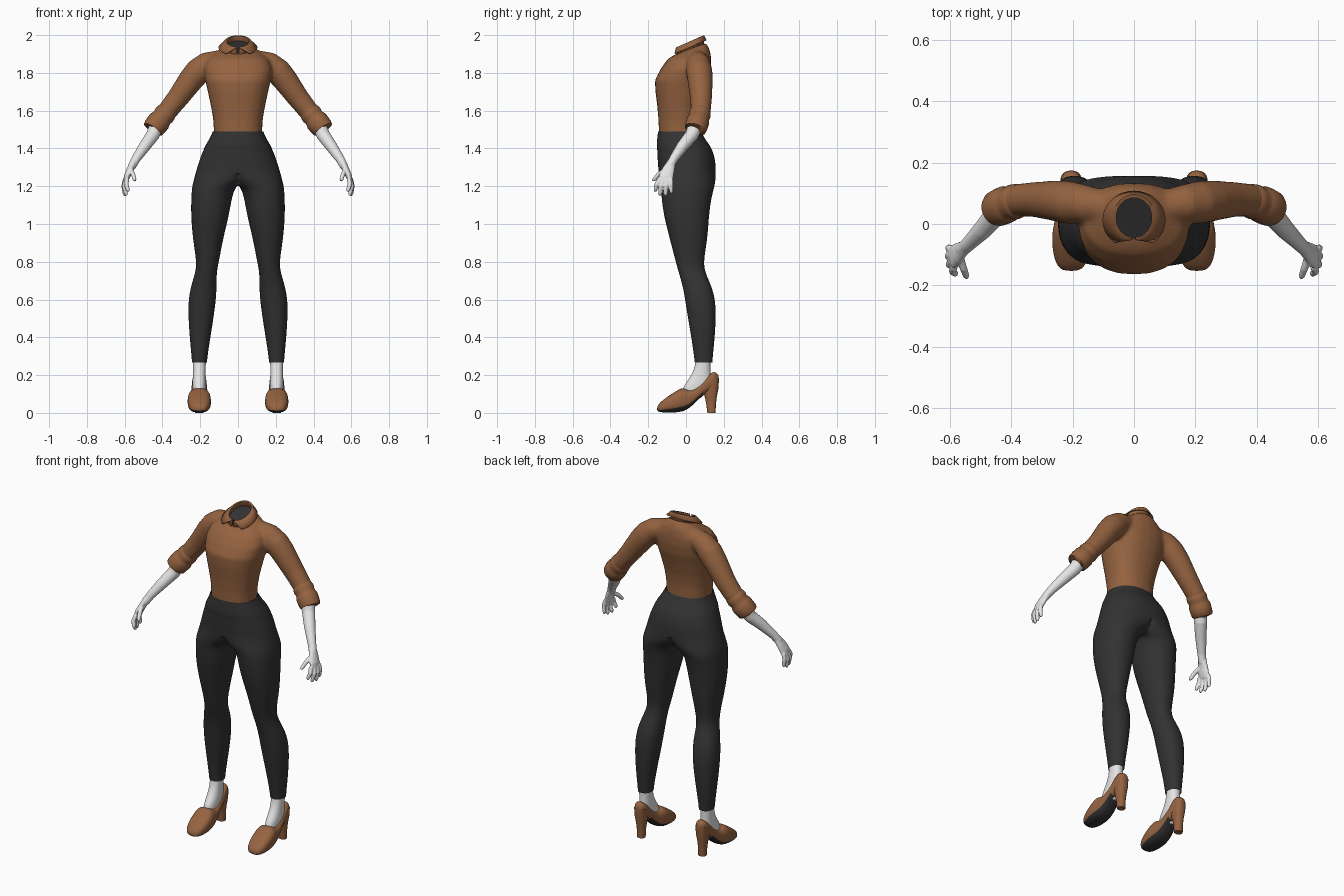
import bpy, bmesh
from math import sin, cos, pi, radians
from mathutils import Vector

cube = bpy.data.objects.get("Cube")
if cube:
    bpy.data.objects.remove(cube)


def material(name, r, g, b):
    m = bpy.data.materials.new(name)
    m.use_nodes = True
    m.diffuse_color = (r, g, b, 1)
    bsdf = m.node_tree.nodes["Principled BSDF"]
    bsdf.inputs["Base Color"].default_value = (r, g, b, 1)
    bsdf.inputs["Roughness"].default_value = 0.8
    return m


BROWN = material("brown", 0.30, 0.125, 0.052)
CHARCOAL = material("charcoal", 0.032, 0.032, 0.033)
PALE = material("pale_grey", 0.78, 0.78, 0.78)
N = 24


def ring(c, u, v, ru, rv, power=2.0):
    """Superellipse around c in the plane of u and v."""
    pts = []
    for i in range(N):
        a, b = cos(2 * pi * i / N), sin(2 * pi * i / N)
        s = abs(a) ** (2 / power) * (1 if a > 0 else -1)
        t = abs(b) ** (2 / power) * (1 if b > 0 else -1)
        pts.append(Vector(c) + Vector(u) * ru * s + Vector(v) * rv * t)
    return pts


def level(z, x0, x1, y0, y1, power=2.2, tilt=0.0):
    """Horizontal ring from its extents, optionally tilted up to the back."""
    return ring(((x0 + x1) / 2, (y0 + y1) / 2, z), (1, 0, 0), (0, 1, tilt),
                (x1 - x0) / 2, (y1 - y0) / 2, power)


def tube(path):
    """Rings across a path of (x, y, z, radius[, second radius])."""
    pts = [Vector(p[:3]) for p in path]
    out = []
    for i, p in enumerate(path):
        t = (pts[min(i + 1, len(pts) - 1)] - pts[max(i - 1, 0)]).normalized()
        u = t.cross(Vector((0, 1, 0))).normalized()
        out.append(ring(pts[i], u, t.cross(u), p[3], p[-1]))
    return out


def loft(bm, rings, cap=True, rule=None):
    rows = [[bm.verts.new(p) for p in r] for r in rings]
    for k in range(len(rows) - 1):
        for j in range(N):
            j2 = (j + 1) % N
            f = bm.faces.new((rows[k][j], rows[k][j2], rows[k + 1][j2], rows[k + 1][j]))
            if rule:
                f.material_index = rule(k, j)
    if cap:
        bm.faces.new(rows[0])
        bm.faces.new(rows[-1])


def finish(name, bm, mats, mirror=False, subsurf=0, voxel=0, smooth=0, sharp=None):
    bmesh.ops.recalc_face_normals(bm, faces=bm.faces)
    me = bpy.data.meshes.new(name)
    bm.to_mesh(me)
    bm.free()
    for m in mats:
        me.materials.append(m)
    me.shade_smooth()
    if sharp:
        me.set_sharp_from_angle(angle=radians(sharp))
    ob = bpy.data.objects.new(name, me)
    bpy.context.scene.collection.objects.link(ob)
    if voxel:
        mod = ob.modifiers.new("Blend", "REMESH")
        mod.mode = "VOXEL"
        mod.voxel_size = voxel
        mod.use_smooth_shade = True
        mod = ob.modifiers.new("Relax", "SMOOTH")
        mod.factor = 0.5
        mod.iterations = smooth
    if mirror:
        mod = ob.modifiers.new("Mirror", "MIRROR")
        mod.merge_threshold = 0.0005
    if subsurf:
        mod = ob.modifiers.new("Subdivide", "SUBSURF")
        mod.levels = mod.render_levels = subsurf
    return ob


# Shirt: torso and both sleeves blended into one skin
bm = bmesh.new()
torso = [(1.46, .127, -.143, .074), (1.55, .131, -.146, .076), (1.62, .143, -.152, .085),
         (1.70, .160, -.162, .106), (1.76, .174, -.165, .124), (1.82, .182, -.135, .133),
         (1.87, .165, -.10, .134)]
rings = [level(z, -x, x, y0, y1, 2.3) for z, x, y0, y1 in torso]
rings.append(level(1.902, -.125, .125, -.078, .128, 2.2, .15))
rings.append(level(1.928, -.082, .082, -.058, .108, 2, .38))
loft(bm, rings)
sleeve = [(.08, .055, 1.875, .05), (.165, .066, 1.848, .063), (.21, .07, 1.81, .07),
          (.25, .075, 1.762, .067), (.32, .08, 1.665, .058), (.37, .078, 1.603, .054),
          (.41, .068, 1.555, .052)]
for s in (1, -1):
    loft(bm, tube([(s * x, y, z, r) for x, y, z, r in sleeve]))
finish("shirt", bm, [BROWN], voxel=.01, smooth=8)

# Rolled sleeve cuffs
bm = bmesh.new()
cuff = [(.372, .077, 1.60, .05), (.38, .075, 1.59, .056), (.392, .072, 1.576, .058),
        (.402, .069, 1.564, .054), (.41, .066, 1.554, .057), (.416, .064, 1.546, .061),
        (.43, .058, 1.528, .061), (.447, .05, 1.507, .059), (.452, .047, 1.501, .054),
        (.449, .049, 1.504, .044)]
loft(bm, tube(cuff))
finish("sleeve_cuffs", bm, [BROWN], mirror=True, sharp=60)

# Folded collar: stand, top fold and pointed outer leaf
bm = bmesh.new()
STEPS = 32


def collar_row(rx, y0, y1, z0, z1, gap):
    row = []
    for i in range(STEPS + 1):
        a = radians(gap + (360 - 2 * gap) * i / STEPS)
        k = (1 - cos(a)) / 2
        row.append(bm.verts.new((rx * sin(a), y0 + (y1 - y0) * k, z0 + (z1 - z0) * k)))
    return row


rows = [collar_row(.066, -.05, .096, 1.885, 1.94, 3),
        collar_row(.060, -.046, .088, 1.935, 1.994, 5),
        collar_row(.068, -.052, .095, 1.932, 1.996, 8),
        collar_row(.101, -.078, .106, 1.893, 1.972, 38)]
for a, b in zip(rows, rows[1:]):
    for i in range(STEPS):
        bm.faces.new((a[i], a[i + 1], b[i + 1], b[i]))
collar = finish("collar", bm, [BROWN], sharp=50)
mod = collar.modifiers.new("Thickness", "SOLIDIFY")
mod.thickness = .006
mod.offset = 0

# Dark neck opening
bm = bmesh.new()
loft(bm, [level(z, -.06, .06, -.045, .09, 2, .4) for z in (1.936, 1.942)])
finish("neck_opening", bm, [CHARCOAL], sharp=40)

# Leggings: one half, clamped to the centre plane and mirrored
bm = bmesh.new()
hips = [(1.49, .135, -.149, .080), (1.45, .152, -.154, .102), (1.412, .177, -.157, .130),
        (1.396, .182, -.153, .138), (1.345, .204, -.152, .156), (1.285, .222, -.147, .159)]
legs = [(1.24, -.11, .234, -.143, .158), (1.21, -.04, .241, -.138, .154),
        (1.185, .016, .245, -.134, .148), (1.14, .032, .248, -.13, .136),
        (1.05, .046, .250, -.12, .122), (.92, .079, .240, -.086, .115),
        (.80, .101, .219, -.055, .092), (.74, .114, .226, -.038, .102),
        (.66, .112, .254, -.014, .142), (.56, .120, .267, 0, .162),
        (.40, .146, .256, .028, .153), (.31, .160, .247, .041, .143), (.268, .164, .244, .046, .14)]
rings = [level(z, -x, x, y0, y1, 2.25) for z, x, y0, y1 in hips]
rings += [level(*leg) for leg in legs]
for r in rings:
    for p in r:
        p.x = max(p.x, 0)
loft(bm, rings, cap=False)
inner = [f for f in bm.faces if all(v.co.x < 1e-5 for v in f.verts)]
bmesh.ops.delete(bm, geom=inner, context="FACES")
finish("leggings", bm, [CHARCOAL], mirror=True, subsurf=2)

# Forearms with palms, fingers and thumbs
bm = bmesh.new()
loft(bm, tube([(.425, .055, 1.53, .04), (.452, .03, 1.47, .036), (.495, -.02, 1.41, .031),
               (.54, -.065, 1.345, .024), (.562, -.086, 1.305, .022)]))
loft(bm, tube([(.55, -.075, 1.33, .02, .022), (.573, -.094, 1.285, .018, .034),
               (.588, -.106, 1.25, .017, .039), (.594, -.110, 1.228, .012, .034)]))
fingers = [((.587, -.140, 1.24), (.592, -.155, 1.21), (.58, -.164, 1.172)),
           ((.594, -.120, 1.235), (.603, -.132, 1.20), (.59, -.138, 1.15)),
           ((.597, -.099, 1.235), (.606, -.105, 1.20), (.598, -.109, 1.148)),
           ((.597, -.080, 1.24), (.604, -.079, 1.21), (.60, -.078, 1.162)),
           ((.568, -.105, 1.29), (.556, -.145, 1.263), (.545, -.176, 1.228))]
for base, mid, tip in fingers:
    b, m, t = Vector(base), Vector(mid), Vector(tip)
    path = [(b, .012), (m, .012), (m.lerp(t, .75), .0105), (t, .006)]
    loft(bm, tube([(*p, r) for p, r in path]))
finish("arms_and_hands", bm, [PALE], mirror=True, voxel=.004, smooth=3)

# Ankles and insteps
bm = bmesh.new()
ankle = [(.30, .036, .055, .132), (.24, .034, .046, .130), (.20, .034, .028, .132),
         (.165, .036, .004, .135), (.135, .036, -.018, .13), (.08, .03, -.02, .08)]
loft(bm, [level(z, .205 - w, .205 + w, y0, y1) for z, w, y0, y1 in ankle], cap=False)
finish("feet", bm, [PALE], mirror=True, subsurf=2)

# Pumps: lofted heel to toe, with a dark strip along the underside
bm = bmesh.new()
shoe = [(-.153, .018, .012, .030), (-.145, .038, .006, .046), (-.125, .051, .002, .066),
        (-.09, .060, .001, .092), (-.05, .063, .002, .117), (-.018, .060, .007, .137),
        (.015, .053, .022, .118), (.05, .046, .055, .132), (.09, .041, .095, .165),
        (.135, .038, .12, .220), (.160, .030, .13, .215), (.175, .014, .15, .195)]
rings = [ring((.205, y, (z0 + z1) / 2), (1, 0, 0), (0, 0, 1), w, (z1 - z0) / 2, 2.6)
         for y, w, z0, z1 in shoe]
loft(bm, rings, rule=lambda k, j: int(k < 8 and sin(2 * pi * (j + .5) / N) < -.6))
finish("shoes", bm, [BROWN, CHARCOAL], mirror=True, subsurf=2)

# Block heels
bm = bmesh.new()
heel = [(0, .023, .113, .156), (.05, .023, .107, .159), (.09, .027, .098, .164),
        (.13, .033, .088, .172), (.18, .035, .10, .174)]
loft(bm, [level(z, .205 - w, .205 + w, y0, y1, 2.5) for z, w, y0, y1 in heel])
finish("shoe_heels", bm, [BROWN], mirror=True, sharp=45)
